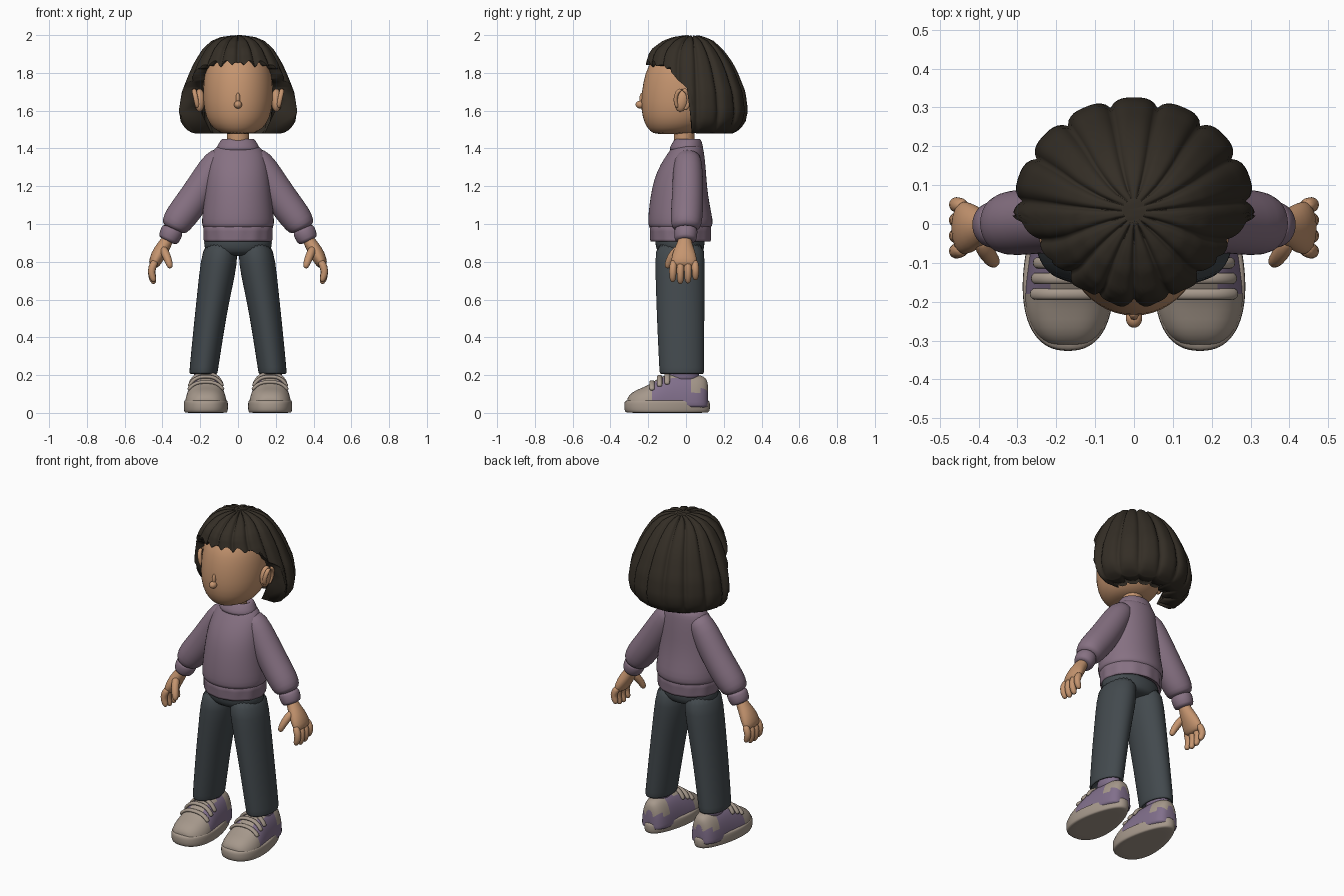
import bpy, bmesh
from math import sin, cos, pi, radians, copysign
from mathutils import Vector

cube = bpy.data.objects.get("Cube")
if cube:
    bpy.data.objects.remove(cube, do_unlink=True)


def material(name, rgb):
    m = bpy.data.materials.new(name)
    m.use_nodes = True
    m.diffuse_color = (*rgb, 1)
    m.node_tree.nodes["Principled BSDF"].inputs["Base Color"].default_value = (*rgb, 1)
    return m


SKIN = material("warm skin", (.56, .30, .16))
HAIR = material("dark brown hair", (.034, .027, .019))
KNIT = material("mauve knit", (.24, .165, .225))
DENIM = material("slate trousers", (.056, .068, .076))
BEIGE = material("beige rubber", (.38, .315, .26))
LILAC = material("lilac canvas", (.22, .16, .26))


def loft(name, rings, mats, smooth=1, rule=None):
    """Skin a list of equal rings, cap both ends; rule picks a material per face."""
    bm = bmesh.new()
    rows = [[bm.verts.new(p) for p in ring] for ring in rings]
    n = len(rows[0])
    for a, b in zip(rows, rows[1:]):
        for i in range(n):
            j = (i + 1) % n
            bm.faces.new((a[i], a[j], b[j], b[i]))
    bm.faces.new(rows[0])
    bm.faces.new(rows[-1])
    bmesh.ops.recalc_face_normals(bm, faces=bm.faces)
    for f in bm.faces:
        f.smooth = True
        if rule:
            f.material_index = rule(f.calc_center_median())
    mesh = bpy.data.meshes.new(name)
    bm.to_mesh(mesh)
    bm.free()
    for m in mats if isinstance(mats, list) else [mats]:
        mesh.materials.append(m)
    ob = bpy.data.objects.new(name, mesh)
    bpy.context.collection.objects.link(ob)
    if smooth:
        ob.modifiers.new("smooth", "SUBSURF").levels = smooth
        ob.modifiers["smooth"].render_levels = smooth
    return ob


def oval(z, rx, front, back, cx=0, n=24, ripple=0, waves=12):
    """Level ring spanning front to back in y."""
    cy, ry = (front + back) / 2, (back - front) / 2
    ring = []
    for i in range(n):
        a = 2 * pi * i / n
        k = 1 + ripple * cos(waves * a)
        ring.append(Vector((cx + rx * k * cos(a), cy + ry * k * sin(a), z)))
    return ring


def tube(name, path, mat, side=1, n=12, smooth=1):
    """Sweep ovals along points (x, y, z, thickness, width); width lies along y."""
    pts = [Vector((p[0] * side, p[1], p[2])) for p in path]
    rings = []
    for i, p in enumerate(pts):
        t = (pts[min(i + 1, len(pts) - 1)] - pts[max(i - 1, 0)]).normalized()
        v = Vector((0, 1, 0))
        v = (v - t * v.dot(t)).normalized()
        u = v.cross(t)
        r, w = path[i][3], path[i][4]
        rings.append([p + u * r * cos(2 * pi * k / n) + v * w * sin(2 * pi * k / n)
                      for k in range(n)])
    return loft(name, rings, mat, smooth)


def ball(name, centre, size, mat, tilt=0):
    """Ellipsoid, optionally tilted about x."""
    bpy.ops.mesh.primitive_uv_sphere_add(segments=24, ring_count=14, radius=1,
                                         location=centre, rotation=(tilt, 0, 0))
    ob = bpy.context.object
    ob.name, ob.scale = name, size
    ob.data.materials.append(mat)
    ob.data.shade_smooth()


# Head, nose and neck
loft("head", [oval(*r) for r in [
    (1.475, .06, -.16, .0), (1.488, .11, -.19, .07), (1.53, .155, -.222, .13),
    (1.6, .182, -.24, .17), (1.7, .188, -.238, .19), (1.8, .18, -.218, .19),
    (1.87, .155, -.185, .17), (1.94, .09, -.1, .1)]], SKIN)
ball("nose", (0, -.242, 1.632), (.021, .025, .021), SKIN)
ball("nose_bridge", (0, -.233, 1.66), (.012, .014, .035), SKIN)
loft("neck", [oval(z, .06, -.065, .045) for z in (1.4, 1.45, 1.5, 1.56)], SKIN)

# Hair: lobed bob with a short fringe, from z, half width, front and back reach
HAIR_SHAPE = [(2.0, .02, -.0, .06), (1.99, .09, -.07, .1), (1.97, .14, -.125, .145),
              (1.93, .185, -.18, .19), (1.9, .205, -.2, .215), (1.85, .235, -.215, .25),
              (1.8, .258, -.215, .275), (1.7, .298, -.215, .315), (1.6, .314, -.215, .328),
              (1.54, .305, -.215, .315), (1.5, .275, -.2, .285), (1.475, .215, -.18, .24)]
LOBES, MID = 15, .03


def hair_size(z):
    for a, b in zip(HAIR_SHAPE, HAIR_SHAPE[1:]):
        if z >= b[0]:
            k = min(1, (a[0] - z) / (a[0] - b[0]))
            return [p + (q - p) * k for p, q in zip(a[1:], b[1:])]
    return HAIR_SHAPE[-1][1:]


def hair_edge(deg, notch):
    if 0 <= deg <= 180:
        return 1.478 + .02 * notch
    d = min(360 - deg, deg - 180)
    if d < 6:
        return 1.52 + .2 * d / 6
    if d < 28:
        return 1.72 + .09 * (d - 6) / 22
    return 1.815 + .025 * min(1, (d - 28) / 30) + .025 * abs(sin(radians(d * 11)))


def hair_ring(t, inset):
    ring, n = [], LOBES * 12
    for i in range(n):
        a = 2 * pi * i / n - pi / 2
        notch = (1 - abs(sin(LOBES * (a + pi / 2) / 2))) ** 2
        z = 2 - (2 - hair_edge((a * 180 / pi) % 360, notch)) * (1 - cos(pi * t)) / 2
        w, front, back = hair_size(z)
        reach = back - MID if sin(a) > 0 else MID - front
        k = inset * (1 - .075 * notch)
        ring.append(Vector((w * k * cos(a), MID + reach * k * sin(a), z - .012 * notch)))
    return ring


loft("hair", [hair_ring(i / 26, 1) for i in range(1, 27)]
     + [hair_ring(t, .62) for t in (1, .9, .75, .6, .45)], HAIR, 0)

# Sweater body, gathered hem and collar
loft("sweater_body", [oval(*r) for r in [
    (.975, .178, -.185, .125), (.985, .19, -.2, .14), (1.02, .194, -.203, .145),
    (1.1, .184, -.196, .126), (1.2, .174, -.18, .112), (1.28, .165, -.155, .107),
    (1.35, .15, -.115, .1), (1.39, .135, -.085, .094), (1.43, .095, -.06, .085)]], KNIT)
loft("sweater_hem", [oval(z, .18 * k, -.188 * k, .13 * k, n=72, ripple=f) for z, k, f in [
    (.93, .9, 0), (.908, .95, 0), (.908, .99, .01), (.92, 1, .013), (.96, 1, .013),
    (.985, 1.02, .005), (1.0, .95, 0)]], KNIT, 0)
loft("sweater_collar", [oval(*r) for r in [
    (1.38, .118, -.09, .092), (1.405, .115, -.088, .092), (1.435, .098, -.07, .085),
    (1.452, .086, -.058, .076), (1.452, .072, -.055, .062), (1.42, .06, -.05, .05)]], KNIT)

# Trouser seat
loft("trouser_seat", [oval(*r) for r in [
    (.83, .12, -.12, .07), (.85, .175, -.155, .095), (.9, .183, -.165, .1),
    (.95, .18, -.165, .1)]], DENIM)


# Shoe: half widths and heights along its length
SHOE_X = .17
UPPER = [(-.312, .045, .075), (-.3, .07, .095), (-.27, .096, .12), (-.22, .112, .137),
         (-.18, .112, .16), (-.14, .108, .188), (-.1, .102, .205), (-.04, .094, .212),
         (.03, .087, .208), (.08, .076, .2), (.108, .055, .185), (.118, .03, .15)]


def arch_point(y, w, h, a, side, lift=1):
    x = copysign(abs(cos(a)) ** .75, cos(a)) * w * lift
    return Vector((side * (SHOE_X + x), y, .04 + (h - .04) * lift * max(sin(a), -.1)))


def shoe_rule(side):
    def rule(c):
        x = abs(c.x - side * SHOE_X)
        toe = c.y < -.2
        tongue = x < .05 and c.y < -.02
        heel = c.y > .04 and c.z > .12
        return 0 if toe or tongue or heel else 1
    return rule


def sole_ring(z, k, side):
    ring = []
    for i in range(40):
        a = 2 * pi * i / 40
        c, s = cos(a), sin(a)
        x = copysign(abs(c) ** .85, c) * (.113 - .03 * s)
        ring.append(Vector((side * (SHOE_X + x * k), -.1 + .228 * k * s, z)))
    return ring


for side, tag in ((1, "left"), (-1, "right")):
    # Ear with a raised rim
    ball(tag + "_ear", (side * .203, -.022, 1.655), (.028, .036, .062), SKIN, -.2)
    rim = [radians(a) for a in range(-70, 231, 25)]
    tube(tag + "_ear_rim", [(.222 + .012 * sin(a), -.02 + .036 * cos(a), 1.658 + .056 * sin(a),
                             .014, .012) for a in rim], SKIN, side, 8)

    # Sleeve and cuff
    tube(tag + "_sleeve", [(.07, .01, 1.37, .05, .06), (.11, .01, 1.335, .075, .075),
                           (.165, .01, 1.24, .083, .082), (.24, .008, 1.12, .087, .085),
                           (.31, .003, 1.03, .086, .086), (.338, 0, .987, .074, .078),
                           (.345, 0, .97, .055, .06)], KNIT, side, 20)
    tube(tag + "_cuff", [(.342, 0, .98, .05, .055), (.347, 0, .968, .062, .064),
                         (.368, -.003, .918, .058, .06), (.373, -.003, .908, .045, .05)],
         KNIT, side, 20)

    # Hand: palm, four fingers and thumb
    tube(tag + "_palm", [(.36, -.005, .94, .03, .035), (.382, -.007, .9, .034, .038),
                         (.412, -.01, .855, .04, .06), (.438, -.01, .805, .036, .072),
                         (.45, -.01, .77, .024, .066)], SKIN, side, 16)
    for i, finger in enumerate(("little", "ring", "middle", "index")):
        y, drop = .05 - .04 * i, (.02, .003, 0, .01)[i]
        tube(f"{tag}_{finger}_finger", [
            (.435, y * .9, .81, .022, .021), (.458, y, .765, .022, .021),
            (.458, y, .725 + drop, .02, .02), (.448, y, .697 + drop, .018, .018),
            (.442, y, .683 + drop, .009, .009)], SKIN, side, 10)
    tube(tag + "_thumb", [(.4, -.03, .88, .02, .02), (.385, -.065, .845, .025, .025),
                          (.368, -.09, .805, .021, .021), (.36, -.098, .778, .018, .018),
                          (.358, -.1, .765, .009, .009)], SKIN, side, 10)

    # Trouser leg, open at the ankle
    loft(tag + "_trouser_leg", [oval(z, rx, f, b, side * cx) for z, cx, rx, f, b in [
        (.92, .088, .085, -.16, .098), (.8, .1, .1, -.165, .1), (.65, .124, .091, -.16, .1),
        (.5, .147, .084, -.155, .098), (.35, .166, .08, -.148, .097),
        (.225, .182, .076, -.142, .097), (.205, .183, .075, -.14, .096),
        (.205, .183, .062, -.125, .08), (.26, .18, .06, -.12, .08)]], DENIM)

    # Shoe sole, upper, laces and ankle
    loft(tag + "_sole", [sole_ring(z, k, side) for z, k in [
        (0, .9), (.002, .96), (.014, 1), (.05, 1), (.066, .98), (.068, .9)]], BEIGE)
    angles = [radians(a) for a in range(-12, 193, 12)]
    loft(tag + "_shoe_upper", [[arch_point(*u, a, side) for a in angles] for u in UPPER],
         [BEIGE, LILAC], 1, shoe_rule(side))
    for i, (y, w, h) in enumerate(UPPER[4:7]):
        arc = [arch_point(y, w, h, radians(a), 1, 1.03) for a in range(40, 141, 10)]
        tube(f"{tag}_lace_{i + 1}", [(*p, .011, .016) for p in arc], BEIGE, side, 8)
    loft(tag + "_ankle", [oval(z, .055, -.09, .07, side * .178) for z in (.16, .2, .25)], LILAC)
